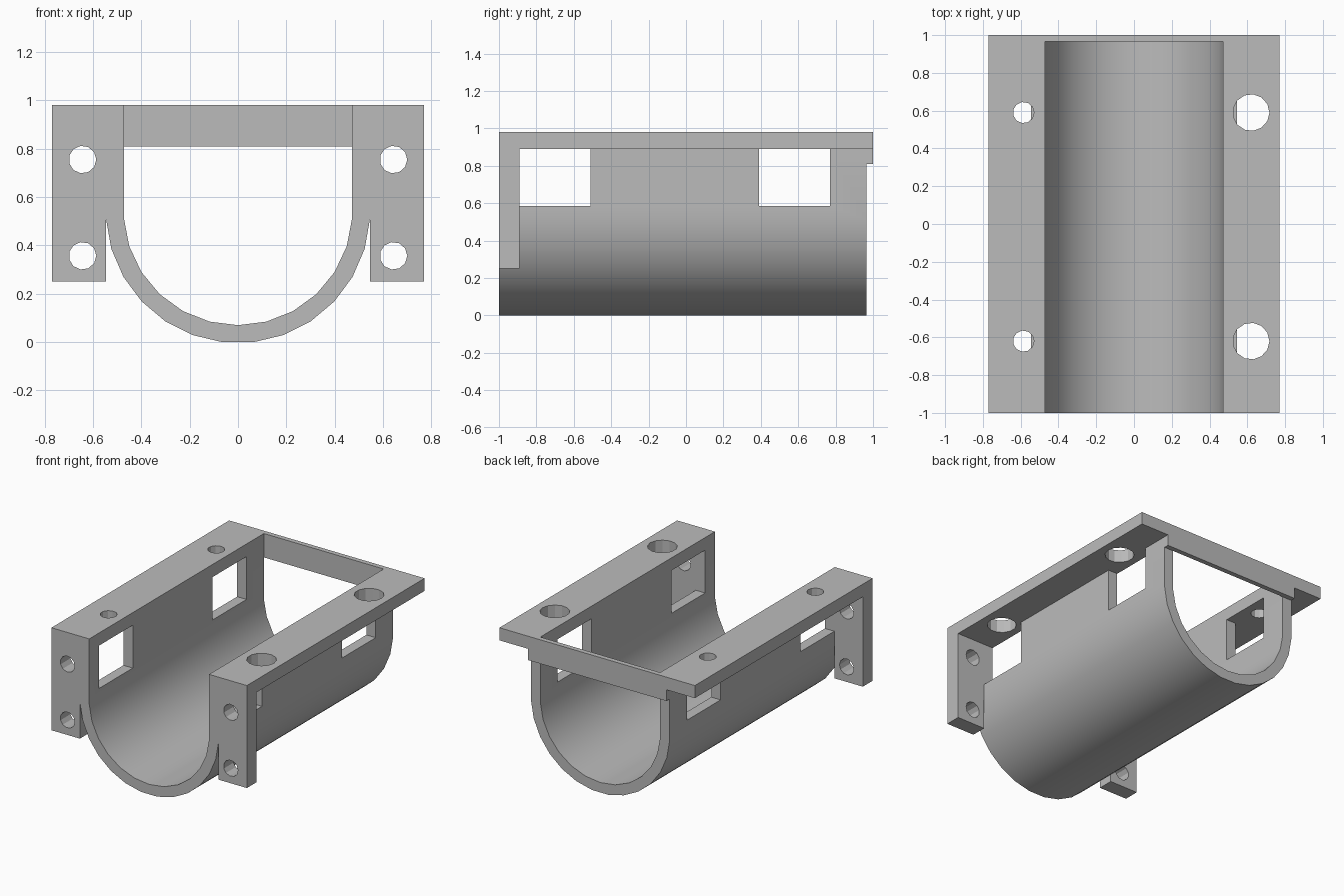
import bpy, bmesh, math
from mathutils import Matrix, Vector

if "Cube" in bpy.data.objects:
    bpy.data.objects.remove(bpy.data.objects["Cube"])

grey = bpy.data.materials.new("plain grey")
grey.diffuse_color = (0.5, 0.5, 0.5, 1)
grey.use_nodes = True
grey.node_tree.nodes["Principled BSDF"].inputs["Base Color"].default_value = grey.diffuse_color


def prism(name, points, lo, hi, axis):
    """Extrude a closed 2D outline along y (points are x,z) or z (points are x,y)."""
    bm = bmesh.new()
    place = (lambda a, b: (a, lo, b)) if axis == 'Y' else (lambda a, b: (a, b, lo))
    face = bm.faces.new([bm.verts.new(place(a, b)) for a, b in points])
    out = bmesh.ops.extrude_face_region(bm, geom=[face])
    move = Vector((0, hi - lo, 0)) if axis == 'Y' else Vector((0, 0, hi - lo))
    bmesh.ops.translate(bm, vec=move,
                        verts=[g for g in out['geom'] if isinstance(g, bmesh.types.BMVert)])
    bmesh.ops.recalc_face_normals(bm, faces=bm.faces)
    mesh = bpy.data.meshes.new(name)
    bm.to_mesh(mesh)
    bm.free()
    obj = bpy.data.objects.new(name, mesh)
    bpy.context.collection.objects.link(obj)
    mesh.materials.append(grey)
    return obj


def rect(x0, x1, b0, b1):
    return [(x0, b0), (x1, b0), (x1, b1), (x0, b1)]


def ring(cx, cy, r, n):
    return [(cx + r * math.cos(math.tau * i / n), cy + r * math.sin(math.tau * i / n))
            for i in range(n)]


def activate(obj):
    bpy.ops.object.select_all(action='DESELECT')
    obj.select_set(True)
    bpy.context.view_layer.objects.active = obj


def cut(obj, cutter):
    mod = obj.modifiers.new("cut", 'BOOLEAN')
    mod.operation, mod.solver, mod.object = 'DIFFERENCE', 'EXACT', cutter
    activate(obj)
    bpy.ops.object.modifier_apply(modifier=mod.name)
    bpy.data.objects.remove(cutter)


FLANGE_Z, TOP, BACK = 0.89, 0.98, 0.965
R_OUT, R_IN, CZ = 0.547, 0.473, 0.543

# U-shaped trough: outer arc has a flat at the bottom, inner arc a vertex
outer = [(R_OUT * math.sin(a), CZ - R_OUT * math.cos(a))
         for a in (math.tau / 27 * (i + 0.5) for i in range(-7, 7))]
inner = [(R_IN * math.sin(a), CZ - R_IN * math.cos(a))
         for a in (math.tau / 25 * i for i in range(-6, 7))]
xo, xi = outer[-1][0], inner[-1][0]
profile = ([(-xo, FLANGE_Z)] + outer + [(xo, FLANGE_Z), (xi, FLANGE_Z)]
           + inner[::-1] + [(-xi, FLANGE_Z)])
trough = prism("trough", profile, -1, BACK, 'Y')

# Square windows through both side walls
for y0, y1 in ((-0.89, -0.51), (0.39, 0.77)):
    cut(trough, prism("window_cutter", rect(-0.7, 0.7, y0, y1), 0.585, 0.95, 'Z'))

# Top flange, open at the front, with small holes on one side and large on the other
flange = prism("top_flange", [(-0.77, -1), (-xi, -1), (-xi, BACK), (xi, BACK),
                              (xi, -1), (0.77, -1), (0.77, 1), (-0.77, 1)],
               FLANGE_Z, TOP, 'Z')
for y in (-0.62, 0.59):
    cut(flange, prism("hole_cutter", ring(-0.585, y, 0.056, 11), 0.8, 1.1, 'Z'))
    cut(flange, prism("hole_cutter", ring(0.62, y, 0.097, 13), 0.8, 1.1, 'Z'))

# Lip hanging below the back of the flange
lip = prism("back_lip", rect(-xo, xo, 0.81, FLANGE_Z), BACK, 1, 'Y')

# Front mounting legs, each with two screw holes
legs = []
for side, name in ((-1, "left_leg"), (1, "right_leg")):
    x0, x1 = sorted((side * xo, side * 0.77))
    leg = prism(name, rect(x0, x1, 0.25, FLANGE_Z), -1, -0.89, 'Y')
    for z in (0.357, 0.755):
        cut(leg, prism("screw_cutter", ring(side * 0.643, z, 0.057, 11), -1.1, -0.8, 'Y'))
    legs.append(leg)

for obj in [trough, flange, lip] + legs:
    activate(obj)
    bpy.ops.object.shade_smooth_by_angle(angle=math.radians(20))
